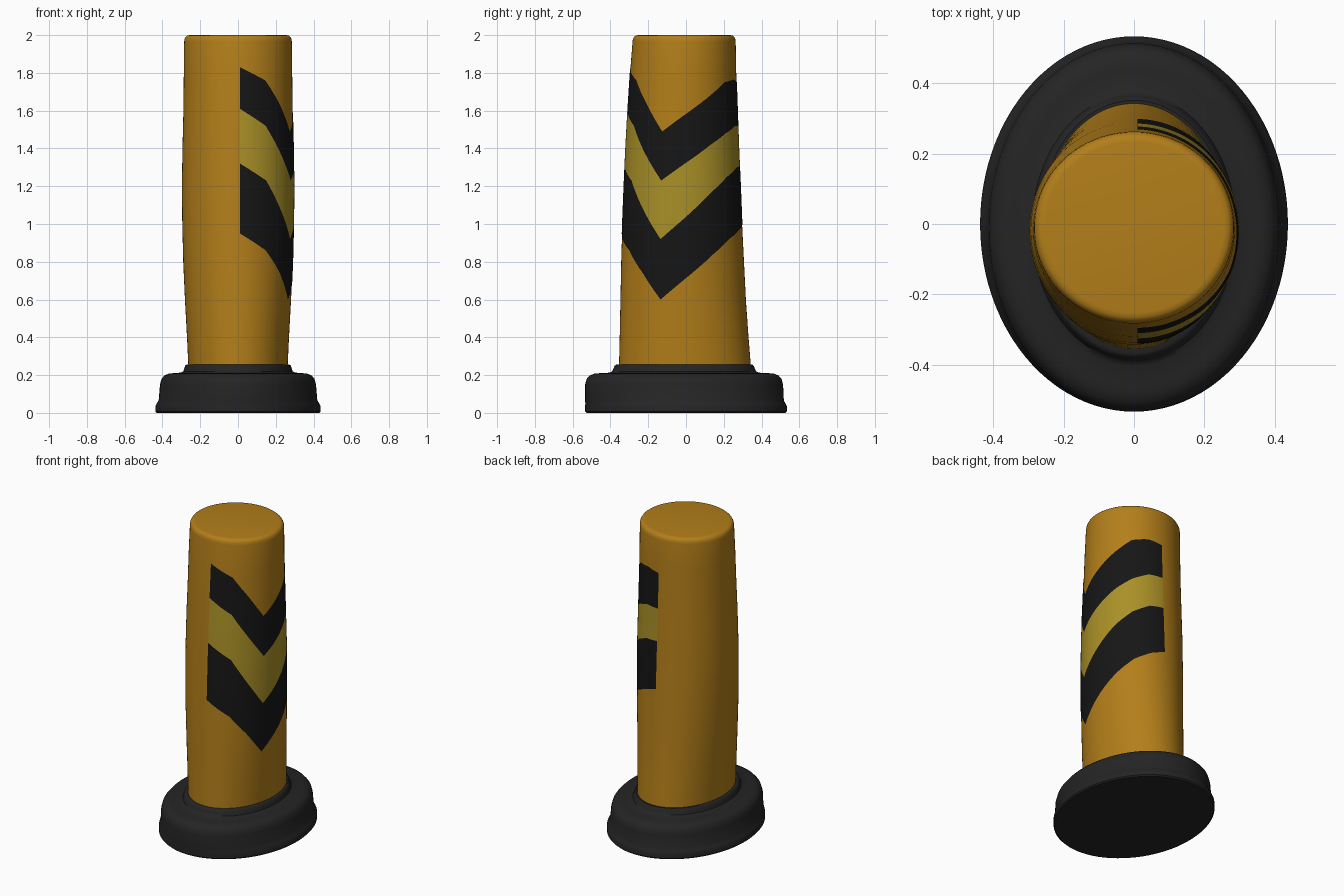
import bpy, bmesh
from math import sin, cos, radians, pi

if "Cube" in bpy.data.objects:
    bpy.data.objects.remove(bpy.data.objects["Cube"])

SEG = 96


def material(name, rgb):
    m = bpy.data.materials.new(name)
    m.diffuse_color = (*rgb, 1)
    m.use_nodes = True
    m.node_tree.nodes["Principled BSDF"].inputs["Base Color"].default_value = m.diffuse_color
    return m


AMBER = material("amber_plastic", (0.45, 0.21, 0.01))
YELLOW = material("reflective_yellow", (0.40, 0.28, 0.02))
BLACK = material("black_paint", (0.008, 0.008, 0.008))
RUBBER = material("dark_rubber", (0.018, 0.018, 0.018))


def finish(name, bm, mat, angle=40):
    me = bpy.data.meshes.new(name)
    bm.to_mesh(me)
    bm.free()
    ob = bpy.data.objects.new(name, me)
    bpy.context.collection.objects.link(ob)
    me.materials.append(mat)
    bpy.ops.object.select_all(action='DESELECT')
    ob.select_set(True)
    bpy.context.view_layer.objects.active = ob
    bpy.ops.object.shade_smooth_by_angle(angle=radians(angle))
    return ob


def loft(name, rings, mat):
    """Closed solid through elliptical rings (z, half x, half y, centre y)."""
    bm = bmesh.new()
    loops = []
    for z, rx, ry, cy in rings:
        loops.append([bm.verts.new((rx * cos(2 * pi * i / SEG), cy + ry * sin(2 * pi * i / SEG), z))
                      for i in range(SEG)])
    for a, b in zip(loops, loops[1:]):
        for i in range(SEG):
            j = (i + 1) % SEG
            bm.faces.new((a[i], a[j], b[j], b[i]))
    bm.faces.new(loops[0][::-1])
    bm.faces.new(loops[-1])
    return finish(name, bm, mat)


def interp(table, t):
    """Linear lookup of a row in a table whose first column is the key."""
    for a, b in zip(table, table[1:]):
        if t <= b[0]:
            f = max(0, (t - a[0]) / (b[0] - a[0]))
            return [p + (q - p) * f for p, q in zip(a, b)]
    return list(table[-1])


# Post: oval at the foot, round at the top, with a slight belly
POST = [(0.23, 0.262, 0.350, -0.005), (0.40, 0.270, 0.341, -0.01),
        (0.60, 0.281, 0.332, -0.015), (0.80, 0.290, 0.325, -0.018),
        (1.00, 0.295, 0.317, -0.02), (1.20, 0.297, 0.309, -0.02),
        (1.40, 0.294, 0.300, -0.02), (1.60, 0.289, 0.291, -0.018),
        (1.80, 0.287, 0.281, -0.015), (1.965, 0.285, 0.273, -0.01)]
RIM = [(1.98, 0.283, 0.271, -0.01), (1.991, 0.277, 0.265, -0.01),
       (1.998, 0.268, 0.256, -0.01), (2.00, 0.255, 0.243, -0.01)]
loft("post", POST + RIM, AMBER)

# Rubber foot with bottom lip, rounded shoulder and collar
loft("base", [
    (0.0, 0.430, 0.526, 0), (0.008, 0.438, 0.534, 0), (0.035, 0.438, 0.534, 0),
    (0.05, 0.430, 0.530, -0.003), (0.065, 0.420, 0.526, -0.008),
    (0.15, 0.413, 0.524, -0.01), (0.18, 0.405, 0.516, -0.01),
    (0.198, 0.390, 0.500, -0.01), (0.208, 0.365, 0.475, -0.01),
    (0.21, 0.345, 0.450, -0.01), (0.213, 0.305, 0.395, -0.01),
    (0.22, 0.290, 0.381, -0.01), (0.235, 0.285, 0.374, -0.01),
    (0.25, 0.280, 0.368, -0.01), (0.256, 0.272, 0.360, -0.008),
    (0.256, 0.255, 0.342, -0.005)], RUBBER)

# Chevron edges around the +x side: angle, then four heights from top to bottom
CHEVRON = [(-88, 1.83, 1.61, 1.32, 0.95), (-60, 1.76, 1.52, 1.23, 0.86),
           (-40, 1.63, 1.37, 1.07, 0.74), (-21, 1.49, 1.23, 0.92, 0.60),
           (0, 1.57, 1.31, 1.02, 0.70), (30, 1.68, 1.42, 1.17, 0.84),
           (50, 1.75, 1.48, 1.25, 0.92), (70, 1.765, 1.52, 1.30, 0.97),
           (88, 1.75, 1.52, 1.31, 1.00)]


def band(name, upper, lower, mat):
    """Thin skin wrapped on the post between two chevron edges."""
    bm = bmesh.new()
    cols = []
    steps = 8
    for d in range(-88, 89):
        row = interp(CHEVRON, d)
        col = []
        for k in range(steps + 1):
            z = row[lower] + (row[upper] - row[lower]) * k / steps
            _, rx, ry, cy = interp(POST, z)
            a = radians(d)
            col.append(bm.verts.new(((rx + 0.002) * cos(a), cy + (ry + 0.002) * sin(a), z)))
        cols.append(col)
    for a, b in zip(cols, cols[1:]):
        for k in range(steps):
            bm.faces.new((a[k], b[k], b[k + 1], a[k + 1]))
    return finish(name, bm, mat)


band("upper_black_chevron", 1, 2, BLACK)
band("yellow_chevron", 2, 3, YELLOW)
band("lower_black_chevron", 3, 4, BLACK)
